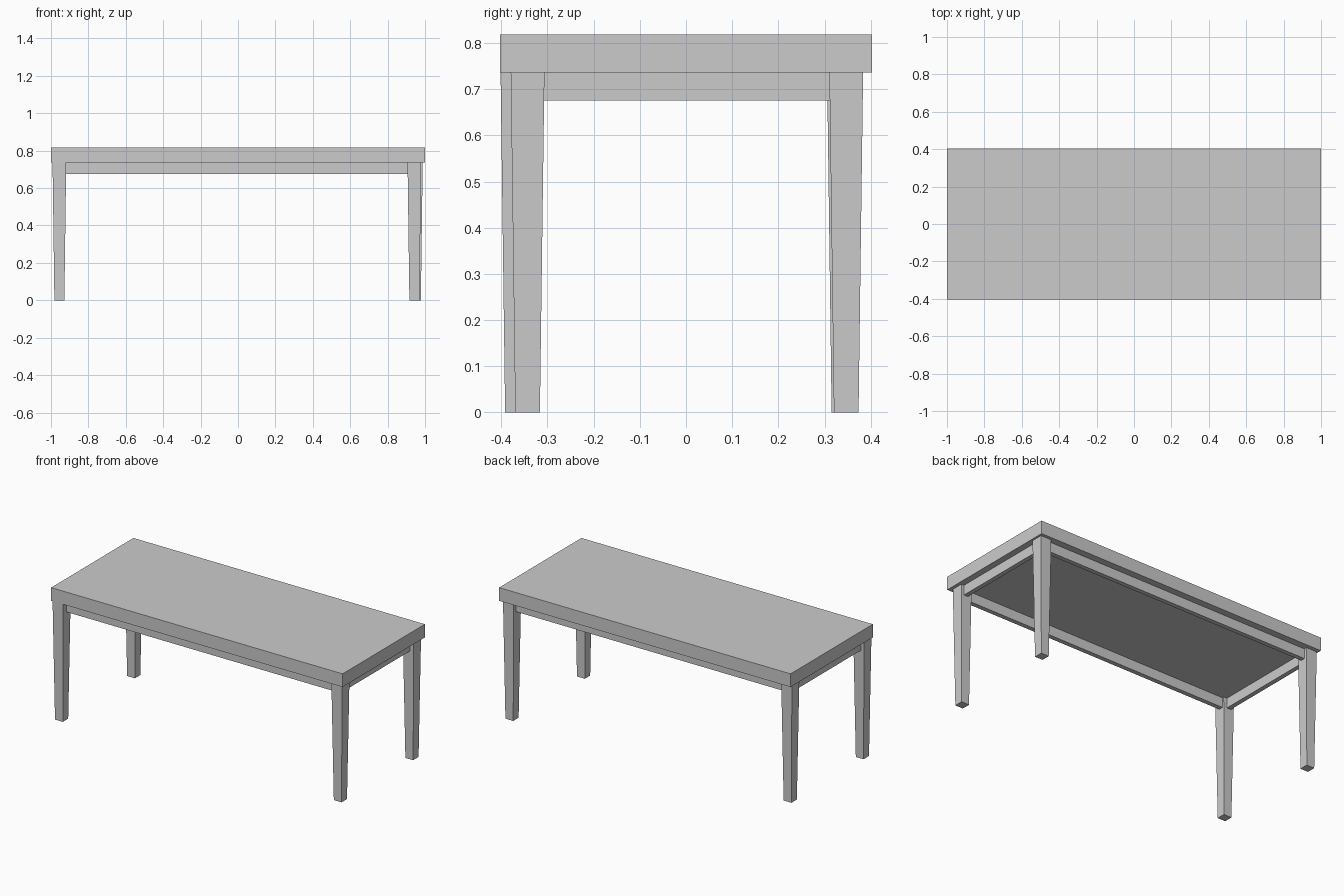
import bpy, bmesh

if "Cube" in bpy.data.objects:
    bpy.data.objects.remove(bpy.data.objects["Cube"])

TOP_Z, UNDER_Z, RAIL_Z = 0.818, 0.736, 0.675


def box(name, x0, x1, y0, y1, z0, z1, taper=1.0):
    """Box between limits; taper scales the bottom face about its centre."""
    bm = bmesh.new()
    bmesh.ops.create_cube(bm, size=1)
    for v in bm.verts:
        s = taper if v.co.z < 0 else 1.0
        v.co = ((x0 + x1) / 2 + v.co.x * s * (x1 - x0),
                (y0 + y1) / 2 + v.co.y * s * (y1 - y0),
                z1 if v.co.z > 0 else z0)
    mesh = bpy.data.meshes.new(name)
    bm.to_mesh(mesh)
    bm.free()
    obj = bpy.data.objects.new(name, mesh)
    bpy.context.collection.objects.link(obj)
    return obj


# Table top slab
box("table_top", -1, 1, -0.403, 0.403, UNDER_Z, TOP_Z)

# Tapered legs, each set slightly differently under the top
legs = {
    "front_left_leg": (-0.955, -0.365),
    "front_right_leg": (0.943, -0.343),
    "back_right_leg": (0.951, 0.347),
    "back_left_leg": (-0.955, 0.342),
}
H = 0.0365
for name, (x, y) in legs.items():
    box(name, x - H, x + H, y - H, y + H, 0, UNDER_Z, taper=0.73)

# Rails between the legs
T = 0.014
for name, y in (("front_rail", -0.354), ("back_rail", 0.346)):
    box(name, -0.935, 0.93, y - T, y + T, RAIL_Z, UNDER_Z)
for name, x in (("left_rail", -0.955), ("right_rail", 0.947)):
    box(name, x - T, x + T, -0.34, 0.33, RAIL_Z, UNDER_Z)
